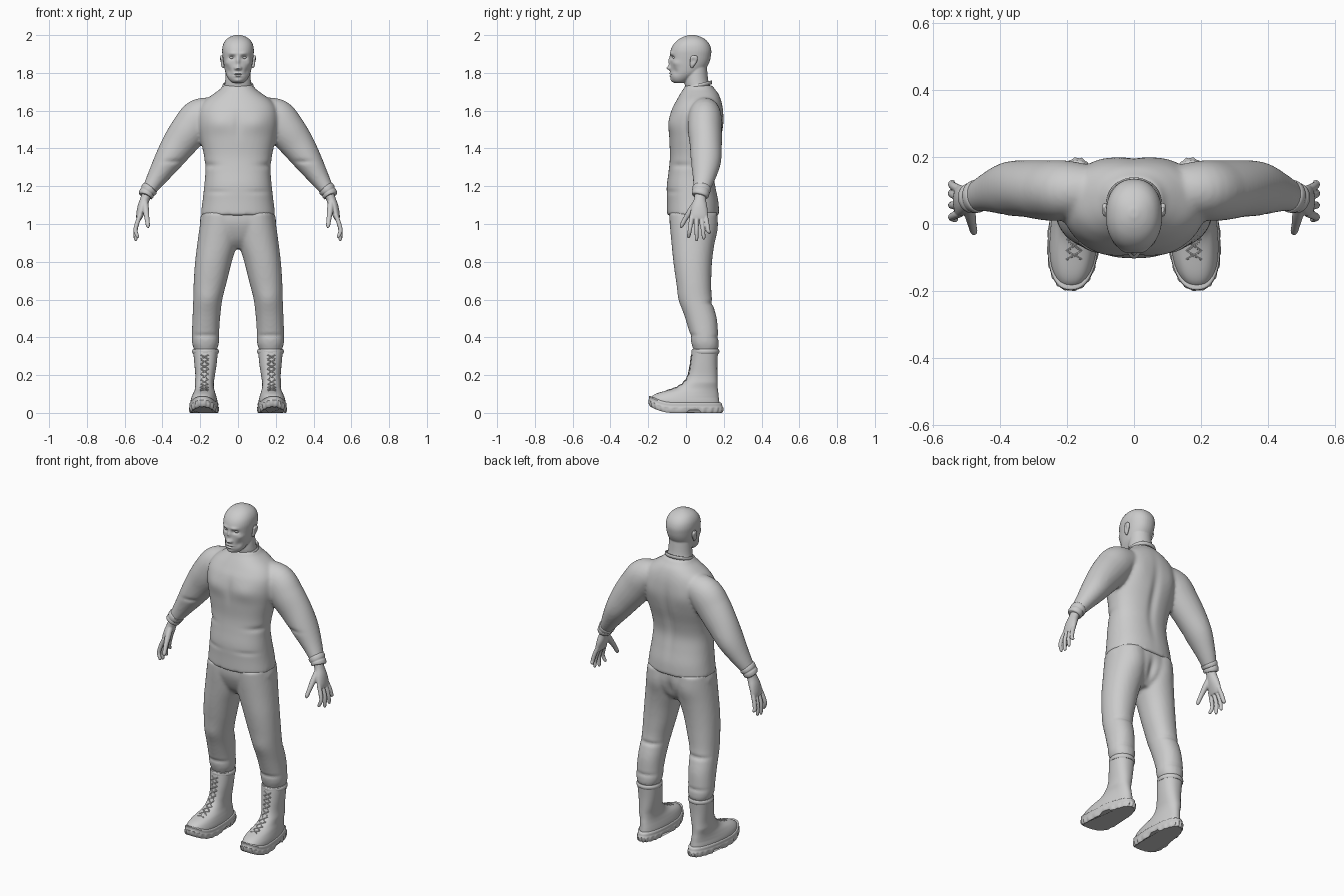
import bpy, bmesh, math
from mathutils import Vector
from mathutils.bvhtree import BVHTree


def spline(secs, sub):
    """Catmull-Rom interpolation of section tuples."""
    out, last = [], len(secs) - 1
    for i in range(last):
        q = [secs[min(max(i + d, 0), last)] for d in (-1, 0, 1, 2)]
        for k in range(sub):
            t = k / sub
            out.append([0.5 * (2 * b + (c - a) * t + (2 * a - 5 * b + 4 * c - d) * t * t
                               + (3 * b - a - 3 * c + d) * t ** 3) for a, b, c, d in zip(*q)])
    return out + [list(secs[-1])]


def skin(bm, rings):
    rows = [[bm.verts.new(p) for p in r] for r in rings]
    n = len(rows[0])
    for a, b in zip(rows, rows[1:]):
        for i in range(n):
            bm.faces.new((a[i], a[(i + 1) % n], b[(i + 1) % n], b[i]))
    bm.faces.new(rows[0])
    bm.faces.new(rows[-1])


def loft(bm, secs, n=40, sub=5, p=2.3, side=1):
    """Horizontal sections: (z, centre x, half width, front y, back y)."""
    rings = []
    for z, cx, hw, yf, yb in spline(secs, sub):
        ring = []
        for i in range(n):
            c, s = math.cos(i * math.tau / n), math.sin(i * math.tau / n)
            x = hw * math.copysign(abs(c) ** (2 / p), c)
            y = (yb - yf) / 2 * math.copysign(abs(s) ** (2 / p), s)
            ring.append((side * (cx + x), (yf + yb) / 2 + y, z))
        rings.append(ring)
    skin(bm, rings)


def tube(bm, secs, n=24, sub=5, side=1):
    """Sections across a path: (x, y, z, radius in xz plane, radius towards y)."""
    pts = spline(secs, sub)
    rings = []
    for i, (x, y, z, ra, rb) in enumerate(pts):
        t = (Vector(pts[min(i + 1, len(pts) - 1)][:3]) - Vector(pts[max(i - 1, 0)][:3])).normalized()
        u = t.cross(Vector((0, 1, 0))).normalized()
        v = u.cross(t)
        ring = []
        for k in range(n):
            a = k * math.tau / n
            q = Vector((x, y, z)) + u * ra * math.cos(a) + v * rb * math.sin(a)
            ring.append((side * q.x, q.y, q.z))
        rings.append(ring)
    skin(bm, rings)


def hoop(bm, c, rx, ry, r, slope=0.0, lean=0.0, n=40, m=10, tall=1.0):
    """Elliptical ring; slope tilts it along y, lean along x."""
    rows = []
    for i in range(n):
        a = i * math.tau / n
        row = []
        for k in range(m):
            b = k * math.tau / m
            x, y = (rx + r * math.cos(b)) * math.cos(a), (ry + r * math.cos(b)) * math.sin(a)
            row.append(bm.verts.new((c[0] + x, c[1] + y, c[2] + r * tall * math.sin(b) + slope * y + lean * x)))
        rows.append(row)
    for i in range(n):
        a, b = rows[i], rows[(i + 1) % n]
        for k in range(m):
            bm.faces.new((a[k], b[k], b[(k + 1) % m], a[(k + 1) % m]))


def finish(name, bm, voxel=0, smooth=0, mirror=False, bumps=()):
    bmesh.ops.recalc_face_normals(bm, faces=bm.faces)
    ob = bpy.data.objects.new(name, bpy.data.meshes.new(name))
    bm.to_mesh(ob.data)
    bm.free()
    bpy.context.collection.objects.link(ob)
    if voxel:
        mod = ob.modifiers.new("fuse", 'REMESH')
        mod.mode, mod.voxel_size = 'VOXEL', voxel
    if smooth:
        mod = ob.modifiers.new("soften", 'SMOOTH')
        mod.factor, mod.iterations = 0.5, smooth
    if mirror:
        ob.modifiers.new("mirror", 'MIRROR').use_mirror_merge = False
    me = bpy.data.meshes.new_from_object(ob.evaluated_get(bpy.context.evaluated_depsgraph_get()))
    ob.modifiers.clear()
    ob.data = me
    # soft sculpting bumps: centre, radii, push; mirrored in x
    for v in me.vertices:
        push = Vector()
        for c, r, d in bumps:
            for s in ((1, -1) if c[0] else (1,)):
                e = ((v.co.x - s * c[0]) / r[0]) ** 2 + ((v.co.y - c[1]) / r[1]) ** 2 + ((v.co.z - c[2]) / r[2]) ** 2
                if e < 9:
                    push += Vector((s * d[0], d[1], d[2])) * math.exp(-e)
        v.co += push
    me.shade_smooth()
    me.set_sharp_from_angle(angle=math.radians(45))
    return ob


# head and neck
bm = bmesh.new()
loft(bm, [(1.747, 0, .028, -.06, -.01), (1.757, 0, .042, -.072, .01), (1.775, 0, .055, -.08, .04),
          (1.80, 0, .066, -.083, .085), (1.83, 0, .073, -.083, .11), (1.86, 0, .078, -.083, .125),
          (1.89, 0, .082, -.084, .132), (1.92, 0, .084, -.081, .134), (1.95, 0, .079, -.067, .125),
          (1.975, 0, .064, -.043, .105), (1.992, 0, .040, -.012, .075), (2.001, 0, .012, .02, .045)], p=2.2)
loft(bm, [(1.66, 0, .085, 0, .15), (1.72, 0, .074, -.004, .132), (1.76, 0, .068, -.008, .118),
          (1.84, 0, .062, 0, .11)], p=2)
finish("head", bm, .004, 4, bumps=[
    ((0, -.083, 1.862), (.010, .03, .022), (0, -.011, 0)),      # nose bridge
    ((0, -.085, 1.828), (.013, .03, .012), (0, -.019, -.003)),  # nose tip
    ((.013, -.083, 1.824), (.008, .03, .008), (0, -.008, 0)),   # nostrils
    ((.033, -.078, 1.881), (.017, .03, .010), (0, .014, 0)),    # eye sockets
    ((.030, -.083, 1.903), (.022, .03, .009), (0, -.006, 0)),   # brows
    ((.055, -.05, 1.852), (.018, .03, .016), (.003, -.005, 0)), # cheekbones
    ((.048, -.06, 1.808), (.016, .03, .018), (-.003, .005, 0)), # cheeks
    ((0, -.083, 1.797), (.020, .03, .005), (0, -.007, 0)),      # lips
    ((0, -.083, 1.783), (.017, .03, .005), (0, -.007, 0)),
    ((0, -.085, 1.790), (.022, .03, .003), (0, .005, 0)),
    ((0, -.075, 1.758), (.020, .03, .012), (0, -.007, 0))])     # chin

# eyes and ears
bm = bmesh.new()
loft(bm, [(1.870, .033, .003, -.058, -.05), (1.875, .033, .010, -.067, -.045), (1.881, .033, .013, -.071, -.042),
          (1.887, .033, .010, -.067, -.045), (1.892, .033, .003, -.058, -.05)], n=16, sub=3, p=2)
finish("eyes", bm, mirror=True)
bm = bmesh.new()
loft(bm, [(1.826, .078, .004, .026, .036), (1.838, .081, .008, .022, .044), (1.86, .085, .010, .022, .058),
          (1.882, .087, .010, .024, .062), (1.893, .086, .004, .034, .052)], n=24, sub=5, p=2)
finish("ears", bm, mirror=True, bumps=[((.096, .038, 1.864), (.02, .010, .016), (-.007, 0, 0))])

# shirt: torso and sleeves fused
bm = bmesh.new()
loft(bm, [(1.045, 0, .196, -.10, .176), (1.06, 0, .196, -.101, .176), (1.12, 0, .188, -.101, .172),
          (1.20, 0, .179, -.102, .157), (1.28, 0, .173, -.092, .147), (1.36, 0, .180, -.085, .160),
          (1.45, 0, .199, -.089, .185), (1.53, 0, .212, -.091, .198), (1.60, 0, .208, -.078, .197),
          (1.65, 0, .180, -.053, .188), (1.69, 0, .128, -.030, .172), (1.715, 0, .094, -.014, .152),
          (1.735, 0, .080, -.004, .138)], n=56)
for s in (1, -1):
    tube(bm, [(.12, .10, 1.605, .07, .07), (.20, .10, 1.568, .098, .088), (.255, .10, 1.50, .100, .090),
              (.315, .105, 1.42, .090, .085), (.375, .105, 1.33, .073, .080), (.43, .095, 1.245, .053, .060),
              (.475, .08, 1.175, .037, .043), (.485, .077, 1.16, .036, .042)], n=32, side=s)
finish("shirt", bm, .009, 6, bumps=[
    ((.10, -.08, 1.535), (.07, .08, .05), (0, -.009, 0)),    # chest
    ((0, -.09, 1.53), (.02, .06, .07), (0, .005, 0)),
    ((0, .18, 1.38), (.025, .06, .18), (0, -.012, 0)),       # spine
    ((.11, .18, 1.54), (.06, .06, .07), (0, .006, 0)),       # shoulder blades
    ((.16, -.03, 1.31), (.06, .08, .015), (-.004, .005, 0)), # waist creases
    ((.12, -.08, 1.17), (.07, .06, .012), (0, .004, 0)),
    ((.34, .03, 1.33), (.05, .05, .012), (0, .006, 0))])

# collar and cuffs
bm = bmesh.new()
hoop(bm, (0, .064, 1.732), .076, .069, .006, slope=.25, tall=1.8)
finish("collar", bm)
bm = bmesh.new()
tube(bm, [(.463, .084, 1.193, .039, .045), (.467, .083, 1.188, .044, .049), (.475, .08, 1.176, .043, .048),
          (.479, .079, 1.170, .039, .045), (.483, .078, 1.163, .041, .046), (.490, .076, 1.152, .039, .044),
          (.492, .075, 1.148, .034, .038)], n=32, sub=3)
finish("cuffs", bm, mirror=True)

# hands: palm, four fingers and thumb fused
bm = bmesh.new()
tube(bm, [(.478, .077, 1.17, .026, .031), (.493, .074, 1.13, .025, .032), (.507, .071, 1.09, .025, .042),
          (.519, .069, 1.05, .020, .047), (.525, .068, 1.025, .014, .045)])
for dy, ty, tx, tz in ((-.035, .014, .532, .925), (-.012, .056, .541, .910), (.012, .094, .544, .918),
                       (.034, .124, .541, .948)):
    by = .068 + dy
    tube(bm, [(.517, by, 1.05, .012, .013), (.534, by * .6 + ty * .4, 1.005, .012, .012),
              (.543, by * .3 + ty * .7, .965, .011, .011), (tx, ty, tz + .01, .009, .009), (tx - .002, ty, tz, .004, .004)],
         n=14, sub=4)
tube(bm, [(.494, .06, 1.12, .018, .018), (.488, .028, 1.075, .017, .017), (.482, -.002, 1.03, .013, .013),
          (.477, -.022, .993, .011, .011), (.475, -.027, .98, .005, .005)], n=14)
finish("hands", bm, .0035, 2, mirror=True)

# trousers: hips and legs fused
bm = bmesh.new()
loft(bm, [(.87, 0, .06, -.01, .10), (.92, 0, .14, -.055, .14), (1.0, 0, .200, -.086, .163), (1.07, 0, .188, -.088, .165)])
for s in (1, -1):
    loft(bm, [(.32, .172, .055, .045, .160), (.345, .172, .064, .036, .172), (.37, .172, .071, .028, .173),
              (.42, .172, .072, .020, .170), (.50, .168, .073, -.004, .163), (.60, .160, .077, -.035, .138),
              (.70, .146, .088, -.053, .134), (.80, .130, .097, -.067, .138), (.90, .109, .106, -.077, .150),
              (1.0, .095, .106, -.086, .163), (1.06, .095, .096, -.088, .165)], p=2.15, side=s)
finish("trousers", bm, .009, 5, bumps=[
    ((.09, .15, .97), (.07, .06, .06), (0, .008, 0)),        # seat
    ((0, .15, .95), (.02, .06, .06), (0, -.014, 0)),
    ((.16, -.03, .60), (.05, .05, .05), (0, -.005, 0)),      # knees and creases
    ((.16, .13, .58), (.08, .05, .012), (0, -.008, 0)),
    ((.17, .03, .41), (.09, .05, .010), (0, .006, 0)),
    ((.17, .16, .40), (.09, .05, .010), (0, -.005, 0))])


def foot_shape(bm, sole=False):
    """Wider ball, narrower heel, slight toe-out and a raised toe."""
    for v in bm.verts:
        y, z = v.co.y, v.co.z
        w = min(max((.16 - z) / .08, 0), 1)
        v.co.x = .178 + (v.co.x - .18) * (1 - .8 * w * y) - w * y * .05
        if sole:
            v.co.z += .04 * max((-y - .07) / .13, 0) ** 2
            if z < .02 and .015 < y < .075:
                v.co.z += .014


# boots
bm = bmesh.new()
loft(bm, [(.03, .18, .068, -.180, .180), (.06, .18, .069, -.190, .176), (.085, .18, .064, -.182, .173),
          (.105, .18, .058, -.150, .171), (.13, .18, .051, -.065, .168), (.16, .18, .050, -.015, .167),
          (.20, .176, .052, .010, .166), (.26, .174, .059, .022, .166), (.335, .174, .066, .032, .170)], n=48, p=2.25)
foot_shape(bm)
surface = BVHTree.FromBMesh(bm)
finish("boots", bm, mirror=True)

# padded boot tops and the stitched band round the shaft
bm = bmesh.new()
hoop(bm, (.172, .103, .325), .063, .066, .008, tall=1.7)
finish("boot_tops", bm, mirror=True)

# soles with notched tread
bm = bmesh.new()
loft(bm, [(0, .18, .072, -.190, .190), (.008, .18, .076, -.198, .197), (.026, .18, .077, -.200, .199),
          (.034, .18, .073, -.196, .193), (.050, .18, .074, -.196, .190), (.056, .18, .068, -.190, .182)], n=96, sub=2)
for i, v in enumerate(bm.verts):
    if v.co.z < .027 and (i % 96) % 4 < 2:
        v.co.x, v.co.y = .18 + (v.co.x - .18) * .95, v.co.y * .975
foot_shape(bm, True)
finish("soles", bm, mirror=True)

# laces laid on the boot front, crossing from eyelet to eyelet
bm = bmesh.new()
front = [(.015, .31), (.012, .285), (.008, .26), (.004, .235), (-.001, .21), (-.012, .185), (-.03, .165),
         (-.055, .15), (-.085, .138), (-.11, .132)]
for (y0, z0), (y1, z1) in zip(front, front[1:]):
    for s in (1, -1):
        path = []
        for t in (0, .25, .5, .75, 1):
            x = .178 + s * .026 * (2 * t - 1)
            p, nrm, _, _ = surface.find_nearest(Vector((x, y0 + (y1 - y0) * t, z0 + (z1 - z0) * t)))
            if nrm.y > 0:
                nrm = -nrm
            p = p + nrm * .002
            path.append((p.x, p.y, p.z, .0032, .0032))
        tube(bm, path, n=6, sub=2)
finish("laces", bm, mirror=True)
